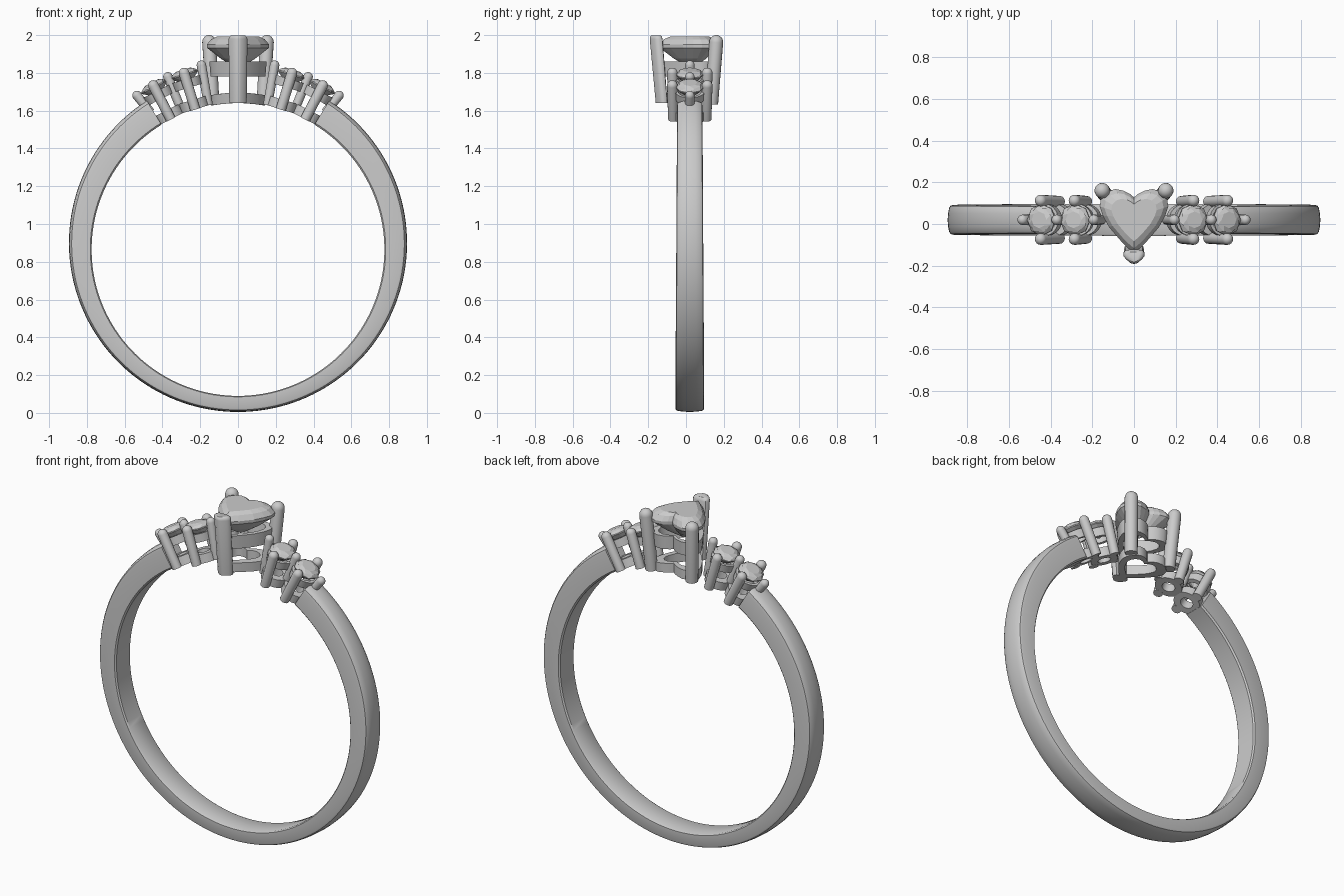
import bpy, bmesh, math
from mathutils import Vector, Matrix

if "Cube" in bpy.data.objects:
    bpy.data.objects.remove(bpy.data.objects["Cube"])

CY, CZ, R_IN = 0.02, 0.865, 0.775        # finger axis and finger radius


def loft(name, rings, mat=Matrix(), closed=False, smooth=True, angle=35):
    """Skin a list of equal-length point loops; cap the ends unless closed."""
    bm = bmesh.new()
    loops = [[bm.verts.new(mat @ Vector(p)) for p in r] for r in rings]
    n = len(loops[0])
    for i in range(len(loops) if closed else len(loops) - 1):
        a, b = loops[i], loops[(i + 1) % len(loops)]
        for j in range(n):
            k = (j + 1) % n
            bm.faces.new((a[j], a[k], b[k], b[j]))
    if not closed:
        bm.faces.new(loops[0])
        bm.faces.new(loops[-1])
    bmesh.ops.recalc_face_normals(bm, faces=bm.faces)
    me = bpy.data.meshes.new(name)
    bm.to_mesh(me)
    bm.free()
    ob = bpy.data.objects.new(name, me)
    bpy.context.collection.objects.link(ob)
    if smooth:
        bpy.ops.object.select_all(action='DESELECT')
        ob.select_set(True)
        bpy.context.view_layer.objects.active = ob
        bpy.ops.object.shade_smooth_by_angle(angle=math.radians(angle))
    return ob


def circle(r, z, n=24, off=0.0):
    return [(r * math.cos((i + off) * math.tau / n), r * math.sin((i + off) * math.tau / n), z)
            for i in range(n)]


def prong(name, base, tip, r):
    """Round wire with a domed tip, from base to tip."""
    base, tip = Vector(base), Vector(tip)
    d = tip - base
    mat = Matrix.Translation(base) @ d.to_track_quat('Z', 'Y').to_matrix().to_4x4()
    rings = [circle(r * 0.95, 0, 16)]
    for i in range(6):
        t = i / 5 * math.radians(82)
        rings.append(circle(r * math.cos(t), d.length - r + r * math.sin(t), 16))
    return loft(name, rings, mat)


def heart(scale, z, dy=0.0):
    """Heart outline, tip towards -y."""
    half = [(0, -.14), (.03, -.115), (.06, -.085), (.12, -.015), (.15, .04), (.165, .085),
            (.158, .125), (.13, .155), (.09, .168), (.05, .16), (.02, .145), (0, .128)]
    pts = half + [(-x, y) for x, y in half[-2:0:-1]]
    return [(x * scale, .03 + (y - .03) * scale + dy, z) for x, y in pts]


# Shank: open band, thicker towards the top, domed outside
rings = []
gap = math.radians(31.5)
half_prof = [(0, .88), (.06, 1), (.78, 1), (.88, .95), (.94, .8), (.98, .45), (1, 0)]
for i in range(121):
    a = gap + (math.tau - 2 * gap) * i / 120
    ux, uz = math.sin(a), math.cos(a)
    r_out = uz * .035 + math.sqrt(.895 ** 2 - (.035 * ux) ** 2)
    w = .0715 - .005 * uz
    prof = [(t, s) for t, s in half_prof] + [(t, -s) for t, s in half_prof[-2::-1]]
    rings.append([(ux * (R_IN + (r_out - R_IN) * t), CY + w * s,
                   CZ + uz * (R_IN + (r_out - R_IN) * t)) for t, s in prof])
loft("shank", rings)

# Four side stones in prong settings along the shoulders
for side, label in ((-1, "left"), (1, "right")):
    def frame(deg):
        return Matrix.Translation((0, CY, CZ)) @ Matrix.Rotation(side * math.radians(deg), 4, 'Y')

    for deg, pos in ((17, "inner"), (27.3, "outer")):
        m = frame(deg)
        tag = f"{label}_{pos}"
        # faceted round stone
        loft(tag + "_stone", [circle(.006, .905, 8), circle(.045, .938, 8, .5), circle(.076, .966, 8),
                              circle(.076, .972, 8), circle(.062, .986, 8, .5), circle(.04, .995, 8)],
             m, smooth=False)
        # seat ring and base ring
        loft(tag + "_seat", [circle(.048, .895), circle(.074, .895), circle(.078, .943),
                             circle(.062, .943)], m, closed=True)
        base = [circle(.036, .776), circle(.076, .776), circle(.076, .828), circle(.036, .828)]
        loft(tag + "_base", base, m, closed=True)
        for s, where in ((-1, "front"), (1, "back")):
            prong(f"{tag}_{where}_prong", m @ Vector((0, s * .088, .775)),
                  m @ Vector((0, s * .093, 1.005)), .028)
    # prongs at the row ends and shared between the two stones
    for deg0, deg1, d0, d1, what in ((32.5, 33.4, .86, 1.0, "end"), (22.1, 22.1, .82, 1.012, "shared"),
                                     (11.6, 11.2, .78, 1.02, "inner_end")):
        prong(f"{label}_{what}_prong", frame(deg0) @ Vector((0, 0, d0)),
              frame(deg1) @ Vector((0, 0, d1)), .025)

# Centre heart stone: flat facets
loft("heart_stone", [heart(.05, 1.825), heart(.55, 1.875), heart(.99, 1.932), heart(1, 1.95),
                     heart(.86, 1.978), heart(.66, 1.993)], smooth=False)

# Heart gallery rail and base rail
loft("heart_gallery", [heart(.64, 1.78), heart(.88, 1.78), heart(.92, 1.86), heart(.72, 1.86)],
     closed=True)


def bend(ring):
    """Let the base follow the finger circle."""
    return [(x, y, z + math.sqrt(R_IN ** 2 - x * x) - R_IN) for x, y, z in ring]


loft("heart_base", [bend(heart(s, z)) for s, z in ((.56, 1.64), (.86, 1.64), (.86, 1.695), (.56, 1.695))],
     closed=True)

# Back prongs of the heart
for s, label in ((-1, "left"), (1, "right")):
    prong(f"heart_{label}_prong", (s * .133, .135, 1.635), (s * .155, .163, 2.0), .037)

# V-shaped tip prong: rounded triangle section leaning outwards
section = [(0, -.188), (.016, -.184), (.04, -.164), (.05, -.15), (.05, -.135), (.042, -.122), (.02, -.12)]
section += [(-x, y) for x, y in section[:0:-1]]
rings = []
for z, k, dy in ((1.64, .92, .025), (1.98, 1, -.004), (1.992, .92, -.005), (1.999, .7, -.005)):
    rings.append([(x * k, -.152 + (y + .152) * k + dy, z) for x, y in section])
loft("heart_tip_prong", rings, angle=40)
